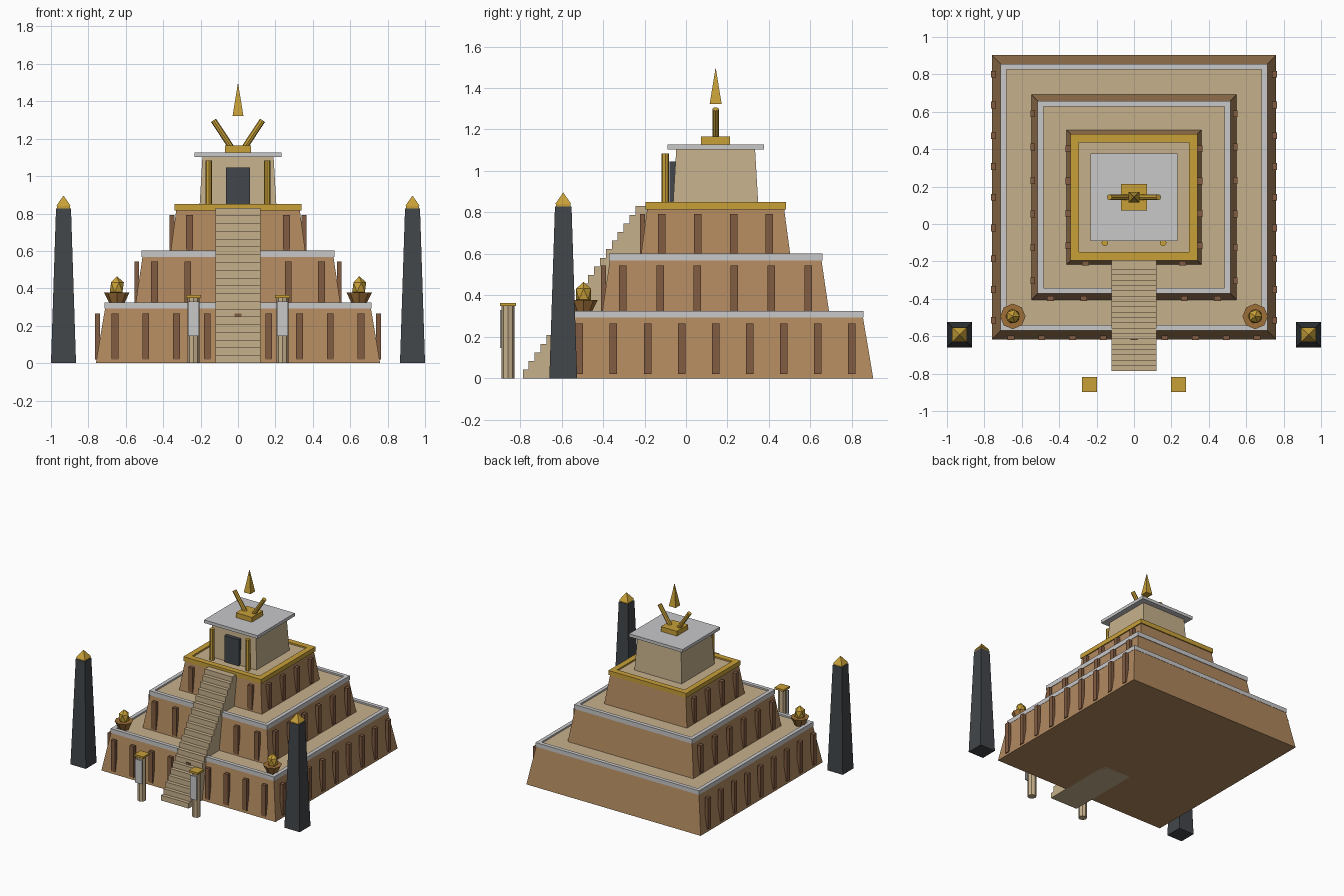
import bpy, bmesh, math
from mathutils import Vector

if "Cube" in bpy.data.objects:
    bpy.data.objects.remove(bpy.data.objects["Cube"])

CY = 0.143  # centre of the stepped temple along y


def material(name, rgb):
    m = bpy.data.materials.new(name)
    m.diffuse_color = (*rgb, 1.0)
    m.use_nodes = True
    m.node_tree.nodes["Principled BSDF"].inputs["Base Color"].default_value = m.diffuse_color
    return m


SAND = material("sandstone", (0.565, 0.434, 0.262))
BRICK = material("mud brick", (0.434, 0.246, 0.112))
DARK_BRICK = material("dark brick", (0.223, 0.107, 0.054))
PALE = material("pale stone", (0.578, 0.578, 0.590))
GOLD = material("gold", (0.578, 0.352, 0.040))
BLACK = material("black stone", (0.054, 0.061, 0.069))
BRONZE = material("bronze", (0.342, 0.162, 0.040))


def finish(name, bm, *mats):
    bmesh.ops.recalc_face_normals(bm, faces=bm.faces)
    mesh = bpy.data.meshes.new(name)
    bm.to_mesh(mesh)
    bm.free()
    for m in mats:
        mesh.materials.append(m)
    ob = bpy.data.objects.new(name, mesh)
    bpy.context.collection.objects.link(ob)
    return ob


def stack(name, loops, mat, x=0, y=CY, ring=False, top_mat=None):
    """Square sections (half width, z) joined in order; ring closes on itself."""
    bm = bmesh.new()
    rows = [[bm.verts.new((x + h * sx, y + h * sy, z))
             for sx, sy in ((-1, -1), (1, -1), (1, 1), (-1, 1))] for h, z in loops]
    pairs = list(zip(rows, rows[1:]))
    if ring:
        pairs.append((rows[-1], rows[0]))
    for a, b in pairs:
        for i in range(4):
            j = (i + 1) % 4
            bm.faces.new((a[i], a[j], b[j], b[i]))
    if not ring:
        bm.faces.new(rows[0])
        top = bm.faces.new(rows[-1])
        if top_mat:
            top.material_index = 1
    return finish(name, bm, mat, *([top_mat] if top_mat else []))


def add_box(bm, x0, x1, y0, y1, z0, z1):
    vs = bmesh.ops.create_cube(bm, size=1)["verts"]
    for v in vs:
        v.co = ((x0 + x1) / 2 + v.co.x * (x1 - x0),
                (y0 + y1) / 2 + v.co.y * (y1 - y0),
                (z0 + z1) / 2 + v.co.z * (z1 - z0))


def box(name, mat, *ext):
    bm = bmesh.new()
    add_box(bm, *ext)
    return finish(name, bm, mat)


def rod(name, mat, a, b, r1, r2, sides=8):
    """Cylinder or cone between two points."""
    a, b = Vector(a), Vector(b)
    bm = bmesh.new()
    bmesh.ops.create_cone(bm, cap_ends=True, segments=sides, radius1=r1, radius2=r2,
                          depth=(b - a).length)
    ob = finish(name, bm, mat)
    ob.location = (a + b) / 2
    ob.rotation_euler = (b - a).to_track_quat('Z', 'Y').to_euler()
    return ob


# Three tiers: bottom half, top half, z0, z of trim bottom, z of trim top,
# trim half, trim width, trim colour, pilaster count, pilaster z range
tiers = [
    ("lower", 0.76, 0.71, 0.0, 0.292, 0.325, 0.713, 0.03, PALE, 9, 0.02, 0.265),
    ("middle", 0.55, 0.51, 0.30, 0.567, 0.602, 0.515, 0.03, PALE, 6, 0.325, 0.543),
    ("upper", 0.362, 0.33, 0.58, 0.815, 0.85, 0.339, 0.045, GOLD, 4, 0.60, 0.793),
]
for nm, h0, h1, z0, z1, z2, th, tw, tm, n, p0, p1 in tiers:
    inner = th - tw
    stack(nm + "_tier", [(h0, z0), (h1, z1 + 0.005), (inner + 0.01, z1 + 0.005),
                         (inner + 0.01, z2 - 0.012)], BRICK, top_mat=SAND)
    stack(nm + "_trim", [(th, z1), (th, z2), (inner, z2), (inner, z1)], tm, ring=True)
    # Upright pilasters on the front and both sides
    bm = bmesh.new()
    span = h0 - 0.103
    a, b = h0 - 0.022, h0 + 0.004
    for i in range(n):
        t = -span + 2 * span * i / (n - 1)
        add_box(bm, t - 0.018, t + 0.018, CY - b, CY - a, p0, p1)
        for s in (-1, 1):
            add_box(bm, min(s * a, s * b), max(s * a, s * b),
                    CY + t - 0.018, CY + t + 0.018, p0, p1)
    finish(nm + "_pilasters", bm, DARK_BRICK)

# Stairway: stepped profile extruded across x
STEPS, Y0, Y1, TOP = 20, -0.787, -0.215, 0.83
profile = [(Y0, 0.0)]
for i in range(STEPS):
    y = Y0 + (Y1 - Y0) * i / STEPS
    z = TOP * (i + 1) / STEPS
    profile += [(y, z), (Y0 + (Y1 - Y0) * (i + 1) / STEPS, z)]
profile += [(-0.19, TOP), (-0.19, 0.0)]
bm = bmesh.new()
face = bm.faces.new([bm.verts.new((-0.12, y, z)) for y, z in profile])
ext = bmesh.ops.extrude_face_region(bm, geom=[face])
for v in ext["geom"]:
    if isinstance(v, bmesh.types.BMVert):
        v.co.x = 0.12
finish("stairway", bm, SAND)

# Shrine on top, with door, roof slab and flanking columns
stack("shrine", [(0.206, 0.83), (0.19, 1.106)], SAND)
stack("shrine_roof", [(0.233, 1.103), (0.233, 1.127)], PALE)
box("shrine_door", BLACK, -0.063, 0.063, -0.08, 0.0, 0.838, 1.045)

# Roof ornament: base, two slanted horns, floating spike
stack("ornament_base", [(0.07, 1.127), (0.07, 1.165)], GOLD)
stack("floating_spike", [(0.029, 1.322), (0.0008, 1.495)], GOLD)

for s, side in ((-1, "left"), (1, "right")):
    rod(side + "_shrine_column", GOLD, (s * 0.156, -0.1, 0.838), (s * 0.156, -0.1, 1.084),
        0.018, 0.018)
    rod(side + "_horn", GOLD, (s * 0.033, CY, 1.15), (s * 0.131, CY, 1.298), 0.016, 0.016)

    # Obelisk with gold collar and tip
    ox, oy = s * 0.933, -0.592
    stack(side + "_obelisk", [(0.067, 0.0), (0.04, 0.828)], BLACK, ox, oy)
    stack(side + "_obelisk_collar", [(0.036, 0.826), (0.036, 0.842)], GOLD, ox, oy)
    stack(side + "_obelisk_tip", [(0.039, 0.84), (0.0008, 0.895)], GOLD, ox, oy)

    # Banner post in front of the stairs
    px, py = s * 0.238, -0.858
    rod(side + "_post", SAND, (px, py, 0), (px, py, 0.352), 0.031, 0.031)
    stack(side + "_post_cap", [(0.039, 0.348), (0.039, 0.364)], GOLD, px, py)
    box(side + "_banner", PALE, px - 0.03, px + 0.03, -0.898, -0.889, 0.145, 0.33)

    # Brazier bowl with faceted flame
    bx, by = s * 0.648, -0.494
    rod(side + "_brazier_bowl", BRONZE, (bx, by, 0.312), (bx, by, 0.377), 0.036, 0.068)
    bm = bmesh.new()
    bmesh.ops.create_icosphere(bm, subdivisions=1, radius=0.042)
    for v in bm.verts:
        v.co = (bx + v.co.x, by + v.co.y, 0.406 + v.co.z * 1.4)
    finish(side + "_brazier_flame", bm, GOLD)
